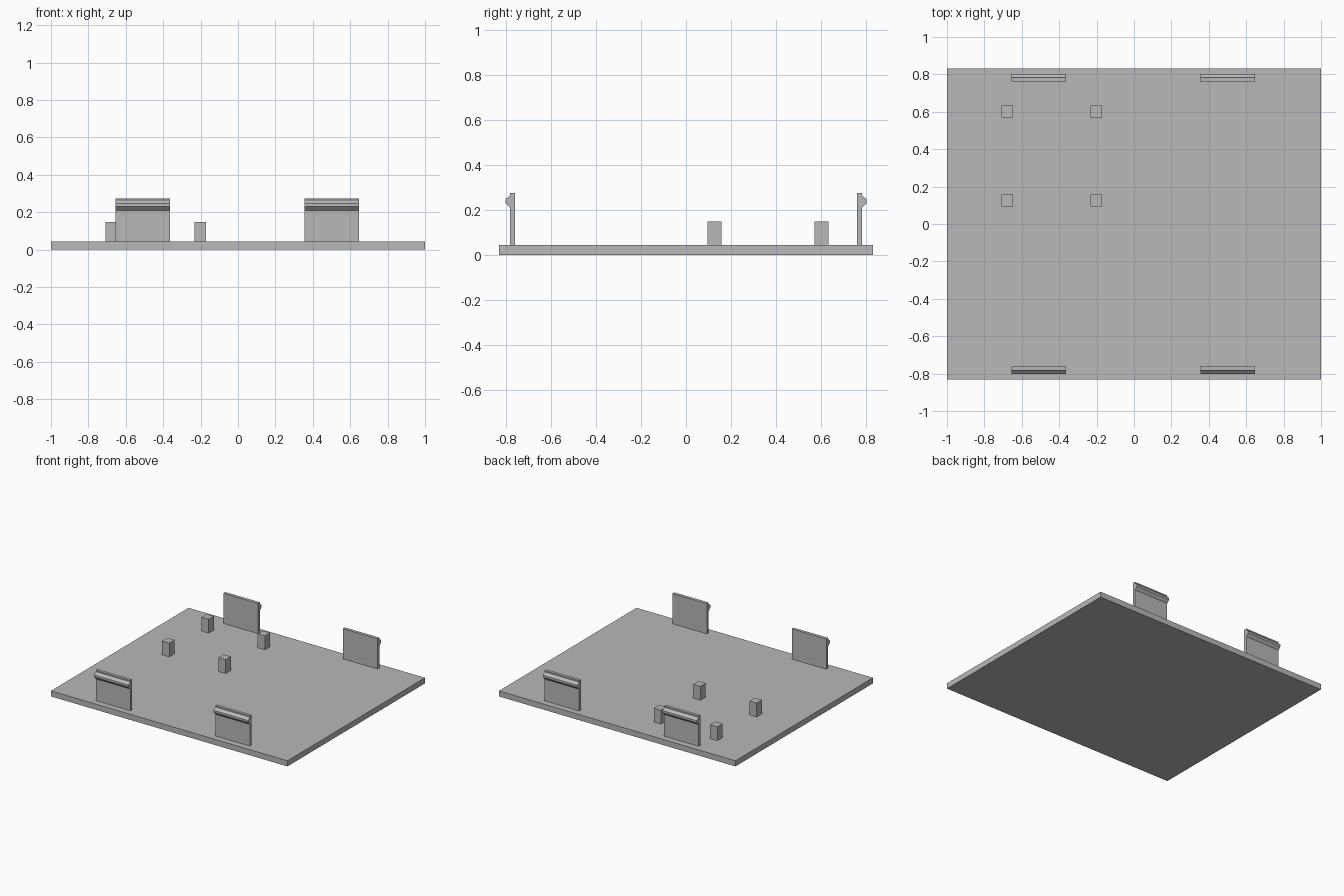
import bpy
import bmesh
from mathutils import Vector

cube = bpy.data.objects.get("Cube")
if cube:
    bpy.data.objects.remove(cube, do_unlink=True)

# Single plastic colour
GREY = (0.48, 0.48, 0.48, 1.0)
plastic = bpy.data.materials.new("grey_plastic")
plastic.use_nodes = True
plastic.diffuse_color = GREY
plastic.node_tree.nodes["Principled BSDF"].inputs["Base Color"].default_value = GREY

PLATE_TOP = 0.043


def add_object(name, bm):
    bmesh.ops.recalc_face_normals(bm, faces=bm.faces)
    mesh = bpy.data.meshes.new(name)
    bm.to_mesh(mesh)
    bm.free()
    mesh.materials.append(plastic)
    obj = bpy.data.objects.new(name, mesh)
    bpy.context.collection.objects.link(obj)
    return obj


def add_box(name, center, size):
    bm = bmesh.new()
    bmesh.ops.create_cube(bm, size=1)
    bmesh.ops.scale(bm, vec=size, verts=bm.verts)
    bmesh.ops.translate(bm, vec=center, verts=bm.verts)
    return add_object(name, bm)


def add_clip(name, x, side):
    """Extrude the hooked clip profile along x; side is -1 front, +1 back."""
    profile = [(0.76, PLATE_TOP), (0.783, PLATE_TOP), (0.783, 0.209),
               (0.803, 0.23), (0.803, 0.246), (0.783, 0.264),
               (0.783, 0.274), (0.76, 0.274)]
    bm = bmesh.new()
    verts = [bm.verts.new((x - 0.146, side * y, z)) for y, z in profile]
    face = bm.faces.new(verts)
    new = bmesh.ops.extrude_face_region(bm, geom=[face])["geom"]
    moved = [v for v in new if isinstance(v, bmesh.types.BMVert)]
    bmesh.ops.translate(bm, vec=Vector((0.292, 0, 0)), verts=moved)
    return add_object(name, bm)


# Flat cover plate
add_box("base_plate", (0, 0, PLATE_TOP / 2), (2, 1.662, PLATE_TOP))

# Snap clips on the front and back edges, hooks facing outward
for end, side in (("front", -1), ("back", 1)):
    for hand, x in (("right", -0.509), ("left", 0.502)):
        add_clip(f"{end}_{hand}_clip", x, side)

# Four square standoff posts
POST_TOP = 0.149
for end, y in (("front", 0.126), ("back", 0.602)):
    for hand, x in (("right", -0.678), ("left", -0.202)):
        add_box(f"{end}_{hand}_post", (x, y, (PLATE_TOP + POST_TOP) / 2),
                (0.061, 0.063, POST_TOP - PLATE_TOP))
